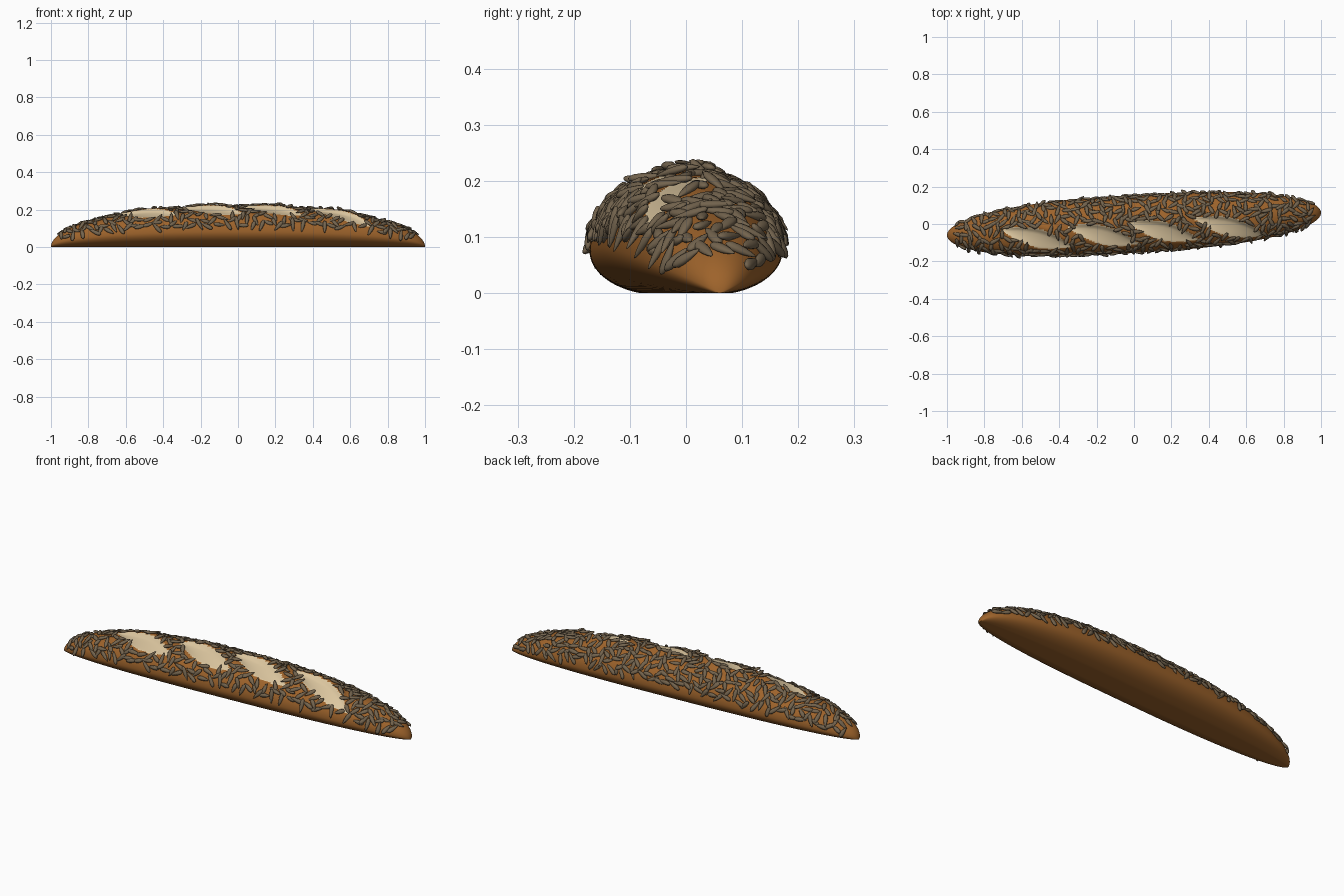
import bpy, bmesh, random
from math import sin, cos, pi, sqrt, radians
from mathutils import Vector, Matrix

random.seed(7)
if "Cube" in bpy.data.objects:
    bpy.data.objects.remove(bpy.data.objects["Cube"], do_unlink=True)


def material(name, rgb):
    m = bpy.data.materials.new(name)
    m.use_nodes = True
    m.diffuse_color = (*rgb, 1)
    bsdf = m.node_tree.nodes["Principled BSDF"]
    bsdf.inputs["Base Color"].default_value = (*rgb, 1)
    bsdf.inputs["Roughness"].default_value = 0.7
    return m


crust = material("crust_brown", (0.34, 0.125, 0.024))
crumb = material("crumb_cream", (0.72, 0.57, 0.35))
husk = material("seed_grey_brown", (0.17, 0.125, 0.075))

# Diagonal cuts along the top: centre of each, half length, half width
CUTS = [(-0.52, -0.075), (-0.165, -0.06), (0.155, -0.038), (0.51, -0.015)]
HALF_LEN, HALF_WID = 0.2, 0.05
ALONG = Vector((0.97, -0.23)).normalized()
ACROSS = Vector((-ALONG.y, ALONG.x))


def cut_coords(x, y):
    """Nearest cut: u along it and v across it; inside when both are under 1."""
    best = (9, 9)
    for c in CUTS:
        d = Vector((x, y)) - Vector(c)
        u = d.dot(ALONG) / HALF_LEN
        if abs(u) < 1:
            v = d.dot(ACROSS) / (HALF_WID * (1 - abs(u) ** 1.8))
            if abs(v) < abs(best[1]):
                best = (u, v)
    return best


def surface(x, t):
    """Loaf surface at length x and angle t around the section."""
    w = 0.155 * sqrt(1 - abs(x) ** 2.6)
    h = 0.215 * sqrt(1 - abs(x) ** 2.3)
    mid = 0.38 * h
    y = 0.06 * x + w * cos(t)
    if sin(t) < 0:
        return Vector((x, y, max(0, mid * (1 + 1.06 * sin(t)))))
    z = mid + (h - mid) * sin(t)
    u, v = cut_coords(x, y)
    fade = 1 - u * u
    if abs(v) < 1:                       # shallow hollow
        z -= 0.014 * (1 - v * v) * fade
    if 0.6 < v < 2.0:                    # raised lip on the back edge
        z += 0.012 * fade * sin(pi * (v - 0.6) / 1.4)
    return Vector((x, y, z))


def add_object(name, bm, mats):
    mesh = bpy.data.meshes.new(name)
    bm.normal_update()
    bm.to_mesh(mesh)
    bm.free()
    for m in mats:
        mesh.materials.append(m)
    mesh.polygons.foreach_set("use_smooth", [True] * len(mesh.polygons))
    obj = bpy.data.objects.new(name, mesh)
    bpy.context.collection.objects.link(obj)
    return obj


# Loaf: rings lofted from tip to tip, crumb faces chosen inside the cuts
RINGS, SIDES = 400, 112
bm = bmesh.new()
rings = []
for i in range(1, RINGS):
    x = -cos(pi * i / RINGS)
    rings.append([bm.verts.new(surface(x, 2 * pi * j / SIDES)) for j in range(SIDES)])
for a, b in zip(rings, rings[1:]):
    for j in range(SIDES):
        k = (j + 1) % SIDES
        f = bm.faces.new((a[j], b[j], b[k], a[k]))
        c = f.calc_center_median()
        if j < SIDES / 2 and abs(cut_coords(c.x, c.y)[1]) < 1:
            f.material_index = 1
bm.faces.new(rings[0])
bm.faces.new(rings[-1][::-1])
bmesh.ops.recalc_face_normals(bm, faces=bm.faces)
add_object("loaf", bm, [crust, crumb])

# Seeds: teardrops scattered over the upper crust, kept off the cuts
bm = bmesh.new()
placed = []
for attempt in range(9000):
    x = random.uniform(-0.95, 0.95)
    t = random.uniform(0.1, pi - 0.1)
    p = surface(x, t)
    if p.z < 0.1 * sqrt(1 - x * x) + 0.012 or abs(cut_coords(p.x, p.y)[1]) < 1.15:
        continue
    if any((p - q).length < 0.029 for q in placed):
        continue
    placed.append(p)
    tx = (surface(x + 0.01, t) - surface(x - 0.01, t)).normalized()
    ty = surface(x, t + 0.05) - surface(x, t - 0.05)
    n = tx.cross(ty).normalized()
    if n.z < 0:
        n = -n
    turn = Matrix.Rotation(random.uniform(0, 2 * pi), 4, n)
    axis = (turn @ tx).normalized()
    side = n.cross(axis)
    frame = Matrix((axis, side, n)).transposed().to_4x4()
    tilt = Matrix.Rotation(radians(random.uniform(-12, 12)), 4, 'Y')
    length = random.uniform(0.027, 0.038)
    made = bmesh.ops.create_uvsphere(bm, u_segments=8, v_segments=7, radius=1,
                                     matrix=Matrix.Rotation(pi / 2, 4, 'Y'))
    place = Matrix.Translation(p + n * 0.004) @ frame @ tilt
    for v in made["verts"]:
        taper = 1 - 0.4 * v.co.x
        v.co = place @ Vector((v.co.x * length, v.co.y * 0.0105 * taper, v.co.z * 0.007 * taper))
add_object("seeds", bm, [husk])
